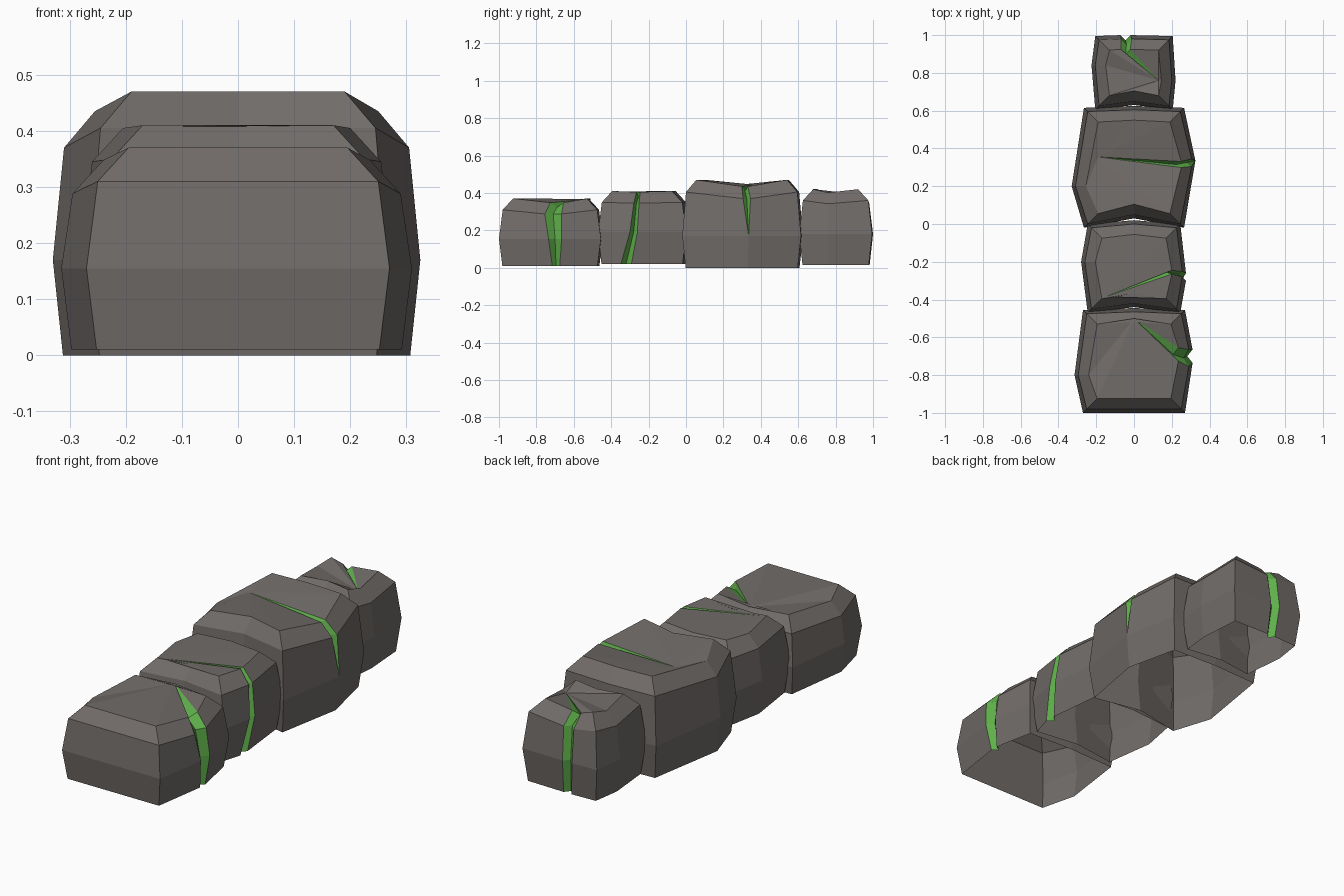
import bpy, bmesh

if "Cube" in bpy.data.objects:
    bpy.data.objects.remove(bpy.data.objects["Cube"])


def material(name, rgb):
    m = bpy.data.materials.new(name)
    m.diffuse_color = (*rgb, 1)
    m.use_nodes = True
    m.node_tree.nodes["Principled BSDF"].inputs["Base Color"].default_value = m.diffuse_color
    return m


STONE = material("dark_stone", (0.165, 0.15, 0.14))
GREEN = material("glowing_green", (0.115, 0.43, 0.07))
INSET = (0.018, 0.0, 0.02, 0.075)   # inset of bottom, middle, shoulder, top rings


def rock(name, y0, y1, w, left, right, front_in, back_out, z, dip, side, crack, tip):
    """Open-bottomed block of four rings with a V-shaped green crack on one side.
    crack: (position along side, half width) per ring; tip: crack end on the top."""
    bm = bmesh.new()
    rings, green = [], set()
    for k in range(4):
        i = INSET[k]
        drop = dip * (0, 0, 1, 1)[k]
        lo, hi = y0 + i, y1 - i
        p, h = crack[k]
        d = 0.028 if h > 0 else 0
        pts = [(-w + i, lo, 0), (0, lo + front_in, 0), (w - i, lo, 0)]
        x = right[0] - i
        if side == "right":
            green = {3, 4}
            pts += [(x, p - h, drop), (x - d, p, drop), (x, p + h, drop)]
        else:
            pts.append((x, right[1], drop))
        pts.append((w - i, hi, 0))
        y = hi + back_out
        if side == "back":
            green = {5, 6}
            pts += [(p + h, y, drop), (p, y - d, drop), (p - h, y, drop)]
        else:
            pts.append((0, y, 0))
        pts += [(-w + i, hi, 0), (left[0] + i, left[1], drop)]
        rings.append([bm.verts.new((a, b, z[k] - c)) for a, b, c in pts])
    n = len(rings[0])
    apex = bm.verts.new(tip)
    for j in range(n):
        q = (j + 1) % n
        for a, b in zip(rings, rings[1:]):
            f = bm.faces.new((a[j], a[q], b[q], b[j]))
            f.material_index = int(j in green)
        # top fan, meeting at the end of the crack
        f = bm.faces.new((rings[3][j], rings[3][q], apex))
        f.material_index = int(j in green)
    # lower the crack floor slightly on the top
    floor = rings[3][max(green)]
    floor.co.z -= 0.025
    bmesh.ops.remove_doubles(bm, verts=bm.verts[:], dist=0.0005)
    me = bpy.data.meshes.new(name)
    bm.to_mesh(me)
    bm.free()
    me.materials.append(STONE)
    me.materials.append(GREEN)
    bpy.context.collection.objects.link(bpy.data.objects.new(name, me))


# front rock
rock("front_rock", -1.0, -0.455, 0.27, (-0.315, -0.8), (0.31, -0.7), 0, 0.01,
     (0.01, 0.155, 0.31, 0.37), 0.022, "right",
     ((-0.695, 0.02), (-0.70, 0.035), (-0.71, 0.045), (-0.69, 0.035)),
     (0.0, -0.50, 0.368))
# second rock
rock("second_rock", -0.47, 0.0, 0.245, (-0.28, -0.2), (0.275, -0.27), 0.03, 0.02,
     (0.02, 0.19, 0.35, 0.41), 0.005, "right",
     ((-0.32, 0.028), (-0.28, 0.02), (-0.265, 0.014), (-0.255, 0.01)),
     (-0.15, -0.385, 0.408))
# third, largest rock
rock("large_rock", -0.02, 0.615, 0.265, (-0.33, 0.2), (0.325, 0.33), 0.05, 0.01,
     (0.0, 0.17, 0.405, 0.47), 0.035, "right",
     ((0.33, 0), (0.335, 0), (0.325, 0.02), (0.315, 0.016)),
     (-0.19, 0.355, 0.445))
# back rock
rock("back_rock", 0.605, 0.995, 0.205, (-0.225, 0.84), (0.22, 0.76), 0.025, 0.005,
     (0.015, 0.18, 0.36, 0.42), 0.018, "back",
     ((-0.035, 0.022), (-0.045, 0.026), (-0.04, 0.028), (-0.045, 0.025)),
     (0.13, 0.76, 0.385))
